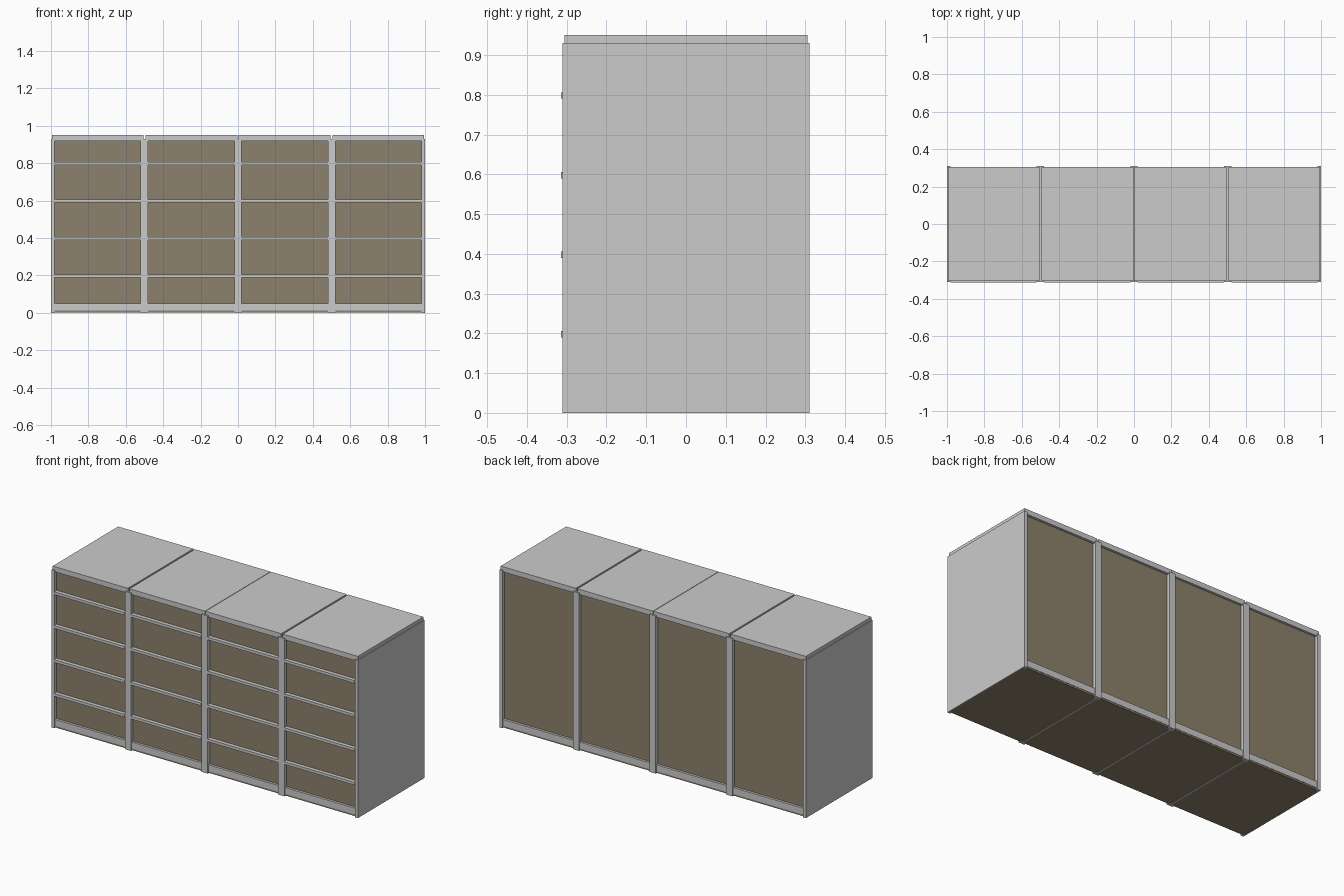
import bpy

if "Cube" in bpy.data.objects:
    bpy.data.objects.remove(bpy.data.objects["Cube"])

brown = bpy.data.materials.new("brown_board")
brown.diffuse_color = (0.27, 0.22, 0.15, 1)
brown.use_nodes = True
brown.node_tree.nodes["Principled BSDF"].inputs["Base Color"].default_value = brown.diffuse_color


def box(name, x, y, z, mat=None):
    """Box from (min, max) ranges along each axis."""
    bpy.ops.mesh.primitive_cube_add(
        size=1, location=[(a + b) / 2 for a, b in (x, y, z)])
    ob = bpy.context.object
    ob.name = name
    ob.scale = [b - a for a, b in (x, y, z)]
    bpy.ops.object.transform_apply(location=False, rotation=False, scale=True)
    if mat:
        ob.data.materials.append(mat)
    return ob


FACE = 0.311     # outer plane of the posts
BOARD = 0.291    # recessed plane of the brown boards
WEB = 0.005      # divider half thickness
FLANGE = 0.02    # post half width

# side panels and dividers with flanged posts at front and back
for i in range(5):
    cx = -1 + 0.5 * i
    lo, hi = max(cx - WEB, -1), min(cx + WEB, 1)
    box("upright_panel", (lo, hi), (-FACE, FACE), (0, 0.93))
    lo, hi = max(cx - FLANGE, -1), min(cx + FLANGE, 1)
    box("back_post", (lo, hi), (BOARD, FACE), (0, 0.93))
    box("front_post", (lo, hi), (-FACE, -BOARD), (0, 0.93))

# four bays, each with a closed carcass, rails and a lid
for i in range(4):
    cx = -0.75 + 0.5 * i
    inner = (cx - 0.245, cx + 0.245)
    between = (cx - 0.48 / 2, cx + 0.48 / 2)
    box("bay_carcass", inner, (-BOARD, BOARD), (0.003, 0.928), brown)
    box("bay_base_board", inner, (-0.303, 0.303), (0.002, 0.012), brown)

    # lid, meeting its neighbour at the middle of the row
    left = cx - 0.245 if i != 2 else 0.0015
    right = cx + 0.245 if i != 1 else -0.0015
    box("bay_lid", (left, right), (-0.305, 0.305), (0.93, 0.95))

    # front and back lid lips and bottom rails
    for side, name in ((-1, "front"), (1, "back")):
        y = tuple(sorted((side * 0.288, side * 0.305)))
        box(name + "_lid_lip", between, y, (0.92, 0.935))
        box(name + "_bottom_rail", between, y, (0.012, 0.05))

    # drawer dividing rails, slightly proud of the posts
    for k in range(1, 5):
        z = 0.2 * k - 0.002
        box("drawer_rail", (cx - 0.23, cx + 0.23), (-0.314, -0.288),
            (z - 0.008, z + 0.008))
